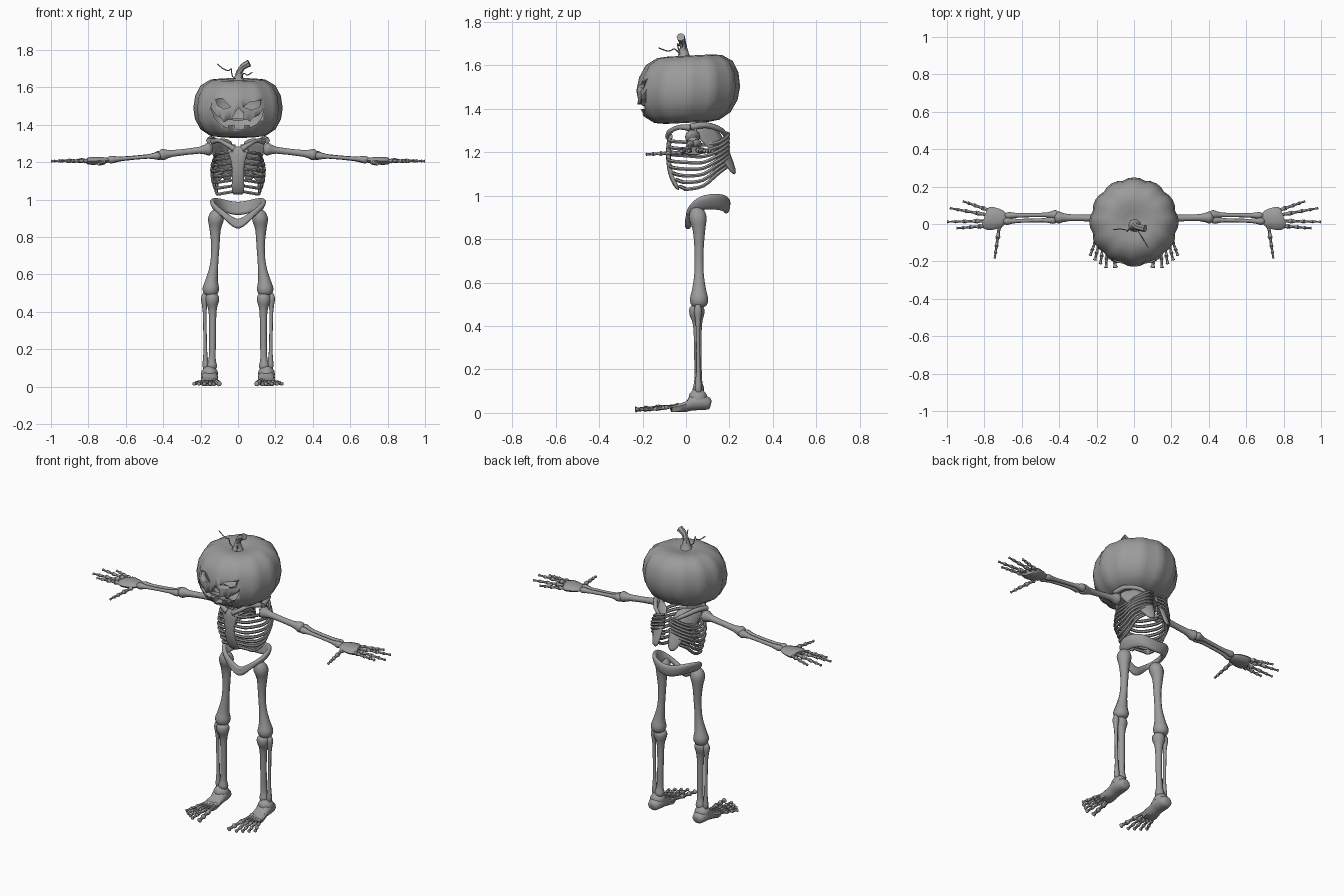
import bpy, bmesh, math
from mathutils import Vector

if "Cube" in bpy.data.objects:
    bpy.data.objects.remove(bpy.data.objects["Cube"])

MAT = bpy.data.materials.new("bone grey")
MAT.diffuse_color = (0.33, 0.33, 0.33, 1)
MAT.use_nodes = True
MAT.node_tree.nodes["Principled BSDF"].inputs["Base Color"].default_value = MAT.diffuse_color


def finish(name, bm, mirror=True, merge=False, thick=0, sub=0, angle=50):
    me = bpy.data.meshes.new(name)
    bm.to_mesh(me)
    bm.free()
    ob = bpy.data.objects.new(name, me)
    bpy.context.collection.objects.link(ob)
    me.materials.append(MAT)
    if mirror:
        m = ob.modifiers.new("mirror", 'MIRROR')
        m.use_mirror_merge = merge
    if thick:
        s = ob.modifiers.new("thickness", 'SOLIDIFY')
        s.thickness, s.offset = thick, 0
    if sub:
        s = ob.modifiers.new("smooth", 'SUBSURF')
        s.levels = s.render_levels = sub
    for o in bpy.context.selected_objects:
        o.select_set(False)
    bpy.context.view_layer.objects.active = ob
    ob.select_set(True)
    bpy.ops.object.shade_smooth_by_angle(angle=math.radians(angle))
    return ob


def catmull(p, steps):
    out = []
    for i in range(len(p) - 1):
        a, b, c, d = p[max(i - 1, 0)], p[i], p[i + 1], p[min(i + 2, len(p) - 1)]
        for k in range(steps):
            t = k / steps
            out.append(0.5 * (2 * b + (c - a) * t + (2 * a - 5 * b + 4 * c - d) * t * t
                              + (3 * b - a - 3 * c + d) * t ** 3))
    return out + [p[-1]]


def tube(bm, pts, radii, steps=3, n=8, flat=1.0):
    # sweep a round section along a smooth path
    path = catmull([Vector((*p, r)) for p, r in zip(pts, radii)], steps)
    rings = []
    for i, p in enumerate(path):
        d = (path[min(i + 1, len(path) - 1)] - path[max(i - 1, 0)]).to_3d().normalized()
        ref = Vector((0, 0, 1)) if abs(d.z) < 0.9 else Vector((0, 1, 0))
        u = d.cross(ref).normalized()
        w = u.cross(d)
        r = max(p[3], 0.0005)
        rings.append([bm.verts.new(p.to_3d() + r * (u * math.cos(a) + flat * w * math.sin(a)))
                      for a in (2 * math.pi * k / n for k in range(n))])
    for a, b in zip(rings, rings[1:]):
        for k in range(n):
            bm.faces.new((a[k], a[(k + 1) % n], b[(k + 1) % n], b[k]))
    bm.faces.new(rings[0][::-1])
    bm.faces.new(rings[-1])
    bmesh.ops.recalc_face_normals(bm, faces=bm.faces)


def bone(bm, a, b, r0, shaft, r1, n=8):
    # straight bone with a knob at each end
    a, b = Vector(a), Vector(b)
    ts = (0, 0.04, 0.1, 0.25, 0.75, 0.9, 0.96, 1)
    rs = (r0 * .45, r0 * .9, r0, shaft, shaft, r1, r1 * .9, r1 * .45)
    tube(bm, [a.lerp(b, t) for t in ts], rs, 2, n)


def sheet(rows):
    bm = bmesh.new()
    vs = [[bm.verts.new(p) for p in row] for row in rows]
    for a, b in zip(vs, vs[1:]):
        for k in range(len(a) - 1):
            bm.faces.new((a[k], a[k + 1], b[k + 1], b[k]))
    bmesh.ops.recalc_face_normals(bm, faces=bm.faces)
    return bm


# hollow pumpkin head, tilted slightly back
PROFILE = [(0, 1.355), (.05, 1.345), (.1, 1.335), (.15, 1.342), (.2, 1.375), (.23, 1.43), (.239, 1.49),
           (.229, 1.555), (.2, 1.61), (.15, 1.64), (.1, 1.645), (.05, 1.635), (0, 1.625)]
bm = bmesh.new()
N = 48
for scale, flip in ((1, False), (0.86, True)):
    rings = []
    for r, z in PROFILE:
        z = 1.49 + (z - 1.49) * scale
        ring = []
        for k in range(1 if r == 0 else N):
            a = 2 * math.pi * k / N
            q = r * scale * (0.955 + 0.045 * abs(math.cos(6 * a)) ** 0.7)
            y = q * math.sin(a)
            ring.append(bm.verts.new((q * math.cos(a), y + 0.01 + 0.04 * (z - 1.49), z + 0.05 * y)))
        rings.append(ring)
    for a, b in zip(rings, rings[1:]):
        for k in range(N):
            j = (k + 1) % N
            f = [a[0], b[j], b[k]] if len(a) == 1 else \
                [a[k], a[j], b[0]] if len(b) == 1 else [a[k], a[j], b[j], b[k]]
            bm.faces.new(f[::-1] if flip else f)
head = finish("pumpkin_head", bm, mirror=False, angle=35)
if sum(p.normal.z for p in head.data.polygons if p.center.z > 1.63) < 0:
    head.data.flip_normals()

# carved eyes, nose and grin
HOLES = [
    [(-.12, 1.535), (-.085, 1.54), (-.04, 1.495), (-.075, 1.485), (-.11, 1.505)],
    [(.03, 1.495), (.06, 1.52), (.12, 1.53), (.115, 1.495), (.07, 1.48)],
    [(0, 1.49), (-.035, 1.433), (.03, 1.433), (.03, 1.46)],
    [(-.145, 1.49), (-.125, 1.435), (-.09, 1.4), (-.055, 1.383), (-.05, 1.4), (-.02, 1.4), (-.015, 1.376),
     (.03, 1.376), (.035, 1.398), (.06, 1.4), (.065, 1.386), (.1, 1.403), (.125, 1.435), (.14, 1.49),
     (.11, 1.45), (.08, 1.437), (.065, 1.415), (.05, 1.428), (0, 1.42), (-.05, 1.428), (-.075, 1.413),
     (-.09, 1.435), (-.115, 1.45)]]
bm = bmesh.new()
for poly in HOLES:
    front = [bm.verts.new((x, -.4, z)) for x, z in poly]
    back = [bm.verts.new((x, -.06, z)) for x, z in poly]
    bm.faces.new(front)
    bm.faces.new(back[::-1])
    for k in range(len(poly)):
        j = (k + 1) % len(poly)
        bm.faces.new((front[k], back[k], back[j], front[j]))
bmesh.ops.recalc_face_normals(bm, faces=bm.faces)
cutter = finish("face_cutter", bm, mirror=False)
cutter.hide_render = True
mod = head.modifiers.new("carve", 'BOOLEAN')
mod.object, mod.operation, mod.solver = cutter, 'DIFFERENCE', 'EXACT'
head.modifiers.move(len(head.modifiers) - 1, 0)
bpy.context.view_layer.objects.active = head
bpy.ops.object.modifier_apply(modifier="carve")
bpy.data.objects.remove(cutter)

# stem and curly vines
bm = bmesh.new()
tube(bm, [(.005, -.01, 1.615), (.005, -.01, 1.645), (.008, -.012, 1.68), (.025, -.018, 1.71), (.06, -.024, 1.73)],
     [.045, .028, .018, .017, .02], n=7)
finish("stem", bm, mirror=False)
bm = bmesh.new()
tube(bm, [(0, -.02, 1.64), (-.03, -.03, 1.66), (-.035, -.04, 1.7), (-.05, -.03, 1.69), (-.08, -.028, 1.7),
          (-.11, -.03, 1.725)], [.003] * 6, n=5)
tube(bm, [(.015, -.02, 1.64), (.03, -.05, 1.675), (.05, -.08, 1.665), (.075, -.125, 1.68)], [.003] * 4, n=5)
finish("vines", bm, mirror=False)

# breastbone
ST = [(.055, -.07, 1.285), (.06, -.08, 1.255), (.034, -.085, 1.21), (.03, -.082, 1.13), (.036, -.065, 1.07),
      (.03, -.035, 1.025)]
finish("breastbone", sheet([[(0, y, z), (w * .6, y + .002, z), (w, y + .008, z)] for w, y, z in ST]),
       merge=True, thick=.018, sub=1)

# ribs: low at the front, high at the back
bm = bmesh.new()
for i in range(8):
    t = i / 7
    zf, zb = 1.25 - .215 * t, 1.29 - .14 * t
    yf = -.08 + .05 * max(0, t - .5) * 2
    w = .105 + .035 * math.sin(math.pi * min(1, .15 + t * .75))
    tube(bm, [(.015, .185, zb), (.06, .195, zb - .01), (w * .92, .15, zb - .045), (w, .08, zf * .65 + zb * .35 - .03),
              (w * .92, .005, zf - .005), (w * .62, yf + .02, zf), (.025, yf, zf + .008)],
         [.006, .008, .009, .009, .009, .009, .008], 3, 6)
finish("ribs", bm)

# collar bones and shoulder blades
bm = bmesh.new()
tube(bm, [(.02, -.08, 1.27), (.06, -.075, 1.295), (.1, -.03, 1.315), (.135, .025, 1.31)], [.016, .012, .011, .016])
finish("collar_bones", bm)
finish("shoulder_blades", sheet([
    [(.025, .13, 1.325), (.09, .11, 1.335), (.155, .02, 1.315)],
    [(.015, .18, 1.24), (.08, .175, 1.25), (.145, .06, 1.25)],
    [(.025, .22, 1.14), (.065, .21, 1.13), (.1, .18, 1.15)],
    [(.04, .228, 1.1), (.06, .224, 1.095), (.075, .215, 1.1)]]), thick=.02, sub=1)
bm = bmesh.new()
tube(bm, [(.03, .185, 1.26), (.09, .165, 1.3), (.14, .09, 1.325), (.155, .02, 1.315)], [.006, .012, .014, .016])
finish("shoulder_ridges", bm)

# arms
bm = bmesh.new()
bone(bm, (.135, .03, 1.272), (.425, .035, 1.238), .035, .019, .031, 10)
finish("upper_arms", bm)
bm = bmesh.new()
bone(bm, (.40, .05, 1.238), (.69, .045, 1.212), .024, .012, .018)
bone(bm, (.41, .022, 1.236), (.70, .015, 1.212), .02, .011, .02)
finish("forearms", bm)

# hands: palm block, thumb and four fingers
bm = bmesh.new()
tube(bm, [(.68, .03, 1.21), (.70, .03, 1.21), (.74, .03, 1.208), (.78, .03, 1.207), (.80, .035, 1.206)],
     [.02, .042, .058, .062, .05], 2, 10, .36)
FINGERS = [((.72, -.01, 1.2), (.745, -.185, 1.19)), ((.76, -.008, 1.208), (.95, -.022, 1.205)),
           ((.76, .018, 1.21), (1.0, .012, 1.206)), ((.76, .045, 1.21), (.985, .085, 1.206)),
           ((.75, .065, 1.207), (.915, .122, 1.204))]
for a, b in FINGERS:
    a, b = Vector(a), Vector(b)
    for t0, t1, r in ((0, .36, .015), (.35, .62, .0125), (.61, .82, .011), (.81, 1, .009)):
        bone(bm, a.lerp(b, t0), a.lerp(b, t1), r, r * .62, r * .9, 7)
finish("hands", bm)

# pelvis bowl: high at the back, low at the front
PV = [(0, .015, .885, .838), (.05, .012, .925, .86), (.1, .015, .955, .9), (.148, .05, .995, .93),
      (.14, .12, 1.012, .94), (.09, .185, 1.008, .93), (0, .195, .98, .91)]
finish("pelvis", sheet([[(x, y, top), (x * .92, y, (top + low) / 2), (x * .75, y - .01, low)]
                        for x, y, top, low in PV]), merge=True, thick=.028, sub=2)

# legs
bm = bmesh.new()
tube(bm, [(.105, .05, .945), (.11, .05, .93), (.118, .055, .895), (.122, .06, .84), (.121, .06, .75), (.128, .06, .65),
          (.14, .06, .57), (.145, .06, .525), (.146, .06, .495), (.146, .06, .485)],
     [.012, .032, .042, .03, .022, .022, .033, .044, .036, .015], 3, 10)
finish("thighs", bm)
bm = bmesh.new()
tube(bm, [(.138, .05, .5), (.138, .05, .485), (.138, .05, .455), (.136, .053, .4), (.136, .055, .25), (.138, .056, .15),
          (.14, .057, .11), (.14, .057, .085)], [.015, .034, .036, .021, .018, .019, .028, .018], 3, 10)
bone(bm, (.18, .055, .5), (.173, .057, .085), .018, .01, .016)
finish("shins", bm)

# feet: heel block and five toes
bm = bmesh.new()
tube(bm, [(.152, .115, .04), (.152, .105, .042), (.152, .06, .05), (.152, .01, .044), (.155, -.04, .03),
          (.157, -.07, .024)], [.015, .034, .046, .044, .046, .04], 3, 10, .85)
for v in bm.verts:
    v.co.z = max(v.co.z, .004)
    if v.co.y < .02:
        v.co.z = min(v.co.z, .06 + .35 * (v.co.y - .02))
tube(bm, [(.152, .055, .06), (.152, .055, .085), (.152, .055, .108)], [.045, .042, .022], 3, 10)
for i, (x, y) in enumerate(((.1, -.235), (.15, -.235), (.18, -.215), (.21, -.195), (.235, -.17))):
    a, b = Vector((.125 + .015 * i, -.03, .032)), Vector((x, y, .015))
    r = .015 if i == 0 else .011
    for t0, t1 in ((0, .5), (.49, .76), (.75, 1)):
        bone(bm, a.lerp(b, t0), a.lerp(b, t1), r, r * .65, r * .95, 7)
finish("feet", bm)
